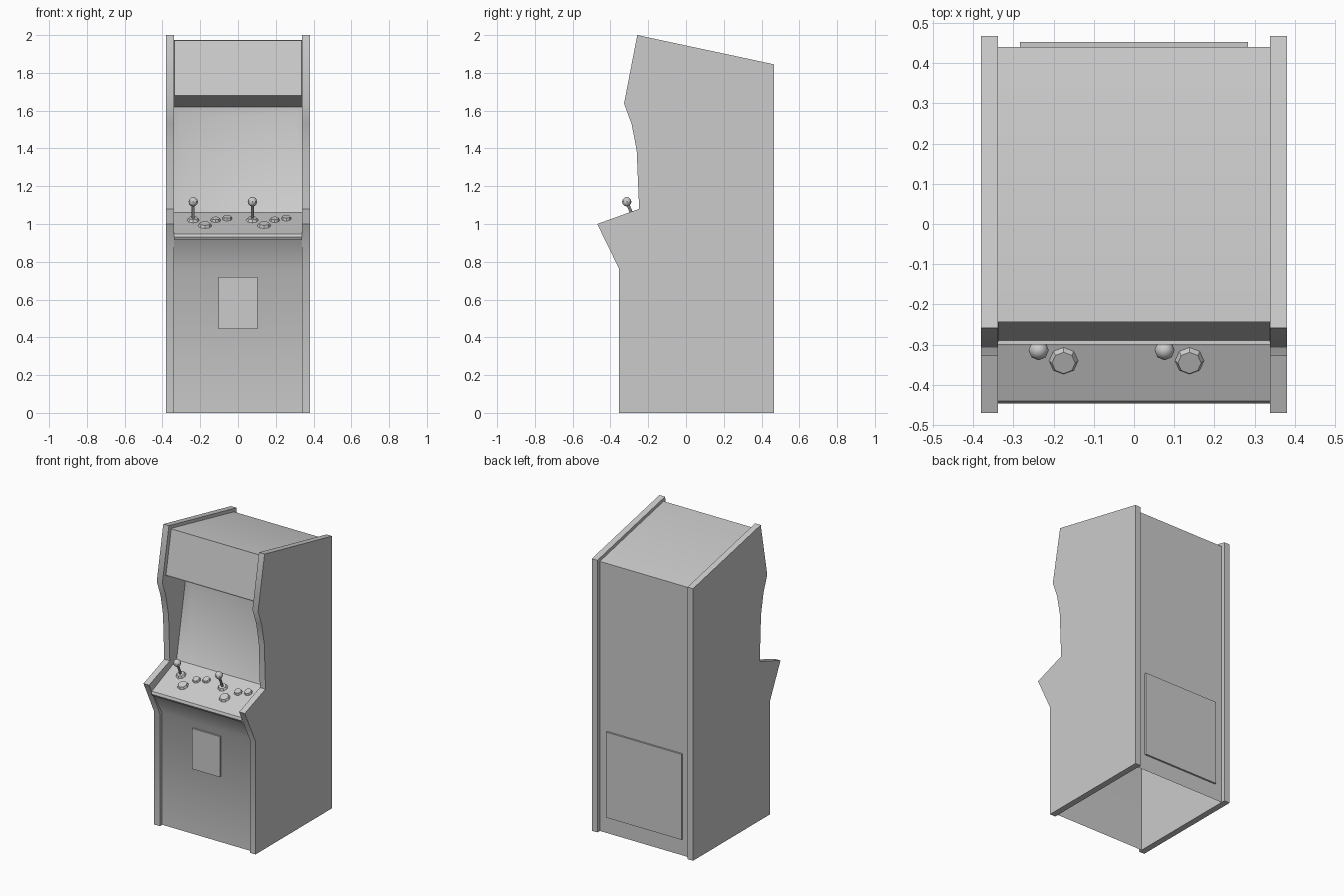
import bpy, bmesh, math
from mathutils import Vector

if "Cube" in bpy.data.objects:
    bpy.data.objects.remove(bpy.data.objects["Cube"])


def finish(name, bm, smooth=True):
    me = bpy.data.meshes.new(name)
    bm.to_mesh(me)
    bm.free()
    ob = bpy.data.objects.new(name, me)
    bpy.context.collection.objects.link(ob)
    if smooth:
        bpy.ops.object.select_all(action='DESELECT')
        ob.select_set(True)
        bpy.context.view_layer.objects.active = ob
        bpy.ops.object.shade_smooth_by_angle(angle=math.radians(35))
    return ob


def box(name, lo, hi):
    bm = bmesh.new()
    bmesh.ops.create_cube(bm, size=1)
    for v in bm.verts:
        v.co = [(a + b) / 2 + c * (b - a) for a, b, c in zip(lo, hi, v.co)]
    return finish(name, bm, False)


# side panels: (y, z) outline given thickness
outline = [(-0.355, 0), (0.467, 0), (0.467, 1.845), (-0.258, 2.0), (-0.328, 1.637),
           (-0.288, 1.53), (-0.261, 1.39), (-0.248, 1.08), (-0.47, 1.0), (-0.355, 0.765)]
for side, x0 in (("left", -0.38), ("right", 0.338)):
    bm = bmesh.new()
    face = bm.faces.new([bm.verts.new((x0, y, z)) for y, z in outline])
    ext = bmesh.ops.extrude_face_region(bm, geom=[face])
    moved = [g for g in ext["geom"] if isinstance(g, bmesh.types.BMVert)]
    bmesh.ops.translate(bm, verts=moved, vec=(0.042, 0, 0))
    bmesh.ops.recalc_face_normals(bm, faces=bm.faces)
    finish(side + "_side_panel", bm)

# cabinet shell: sheet swept across the width, open underneath
W = 0.338
shell = [(-0.33, 0), (-0.33, 0.76), (-0.425, 0.915), (-0.438, 0.916), (-0.446, 0.93),
         (-0.44, 0.948), (-0.175, 1.06), (-0.07, 1.62), (-0.30, 1.68),
         (-0.243, 1.975), (0.44, 1.828), (0.44, 0)]
bm = bmesh.new()
rows = [(bm.verts.new((-W, y, z)), bm.verts.new((W, y, z))) for y, z in shell]
faces = [bm.faces.new((a[0], a[1], b[1], b[0])) for a, b in zip(rows, rows[1:])]
screen, marquee = faces[6], faces[8]
# recessed marquee panel with a thin frame
bmesh.ops.inset_individual(bm, faces=[marquee], thickness=0.014)
bmesh.ops.inset_individual(bm, faces=[marquee], thickness=0.001, depth=-0.01)
# sunken screen that tapers toward the bottom
bmesh.ops.inset_individual(bm, faces=[screen], thickness=0.03)
n = screen.normal.copy()
for v in screen.verts:
    top = v.co.z > 1.3
    z = 1.575 if top else 1.11
    y = -0.175 + (z - 1.06) / 0.56 * 0.105
    v.co = Vector((math.copysign(0.308 if top else 0.285, v.co.x), y, z)) - n * 0.02
finish("cabinet_shell", bm)

# coin door and rear service door
box("coin_door", (-0.104, -0.342, 0.445), (0.104, -0.32, 0.72))
box("rear_door", (-0.283, 0.43, 0.11), (0.283, 0.452, 0.69))

# controls stand on the sloped panel
slope = math.atan2(0.112, 0.265)
up = Vector((0, -math.sin(slope), math.cos(slope)))


def on_panel(x, y):
    return Vector((x, y, 0.948 + (y + 0.44) * math.tan(slope)))


def peg(name, x, y, r1, r2, height, sides=8):
    bm = bmesh.new()
    bmesh.ops.create_cone(bm, cap_ends=True, segments=sides, radius1=r1, radius2=r2, depth=height)
    ob = finish(name, bm)
    ob.location = on_panel(x, y) + up * height / 2
    ob.rotation_euler.x = slope


for i, x in enumerate((-0.237, 0.076), 1):
    peg(f"joystick_base_{i}", x, -0.272, 0.033, 0.024, 0.014)
    peg(f"joystick_shaft_{i}", x, -0.272, 0.008, 0.008, 0.1)
    bm = bmesh.new()
    bmesh.ops.create_uvsphere(bm, u_segments=8, v_segments=6, radius=0.025)
    ball = finish(f"joystick_ball_{i}", bm)
    ball.location = on_panel(x, -0.272) + up * 0.107
    for j, (dx, y, r) in enumerate(((0.062, -0.34, 0.036), (0.118, -0.274, 0.027),
                                    (0.18, -0.255, 0.027)), 1):
        peg(f"button_{i}_{j}", x + dx, y, r, r * 0.8, 0.014)
